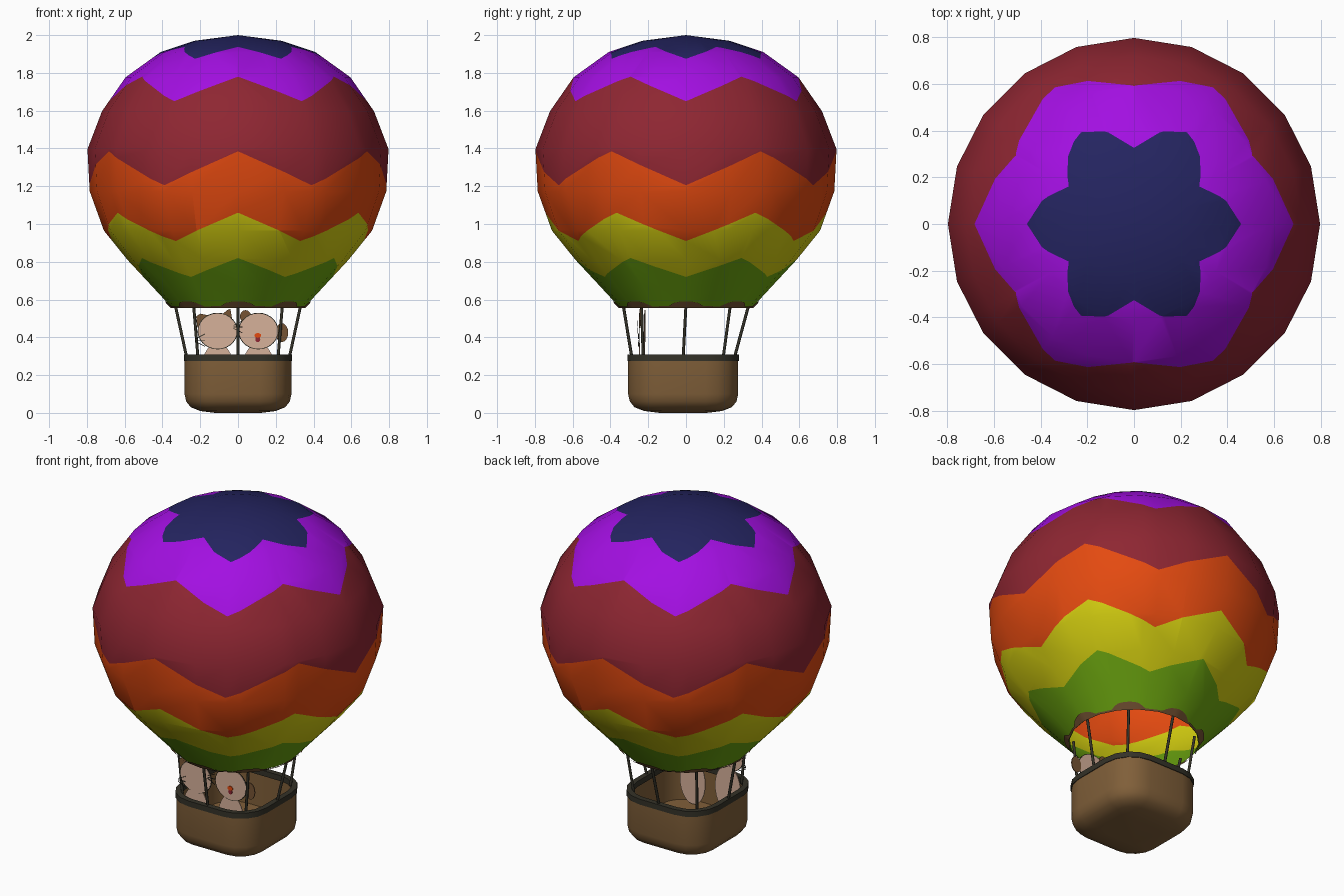
import bpy, bmesh, math
from mathutils import Vector

if "Cube" in bpy.data.objects:
    bpy.data.objects.remove(bpy.data.objects["Cube"])


def mat(name, rgb):
    lin = [((c / 255 + 0.055) / 1.055) ** 2.4 if c > 10 else c / 255 / 12.92 for c in rgb]
    m = bpy.data.materials.new(name)
    m.diffuse_color = (*lin, 1)
    m.use_nodes = True
    m.node_tree.nodes["Principled BSDF"].inputs["Base Color"].default_value = m.diffuse_color
    return m


NAVY = mat("navy", (36, 36, 96))
PURPLE = mat("purple", (163, 15, 226))
RED = mat("deep_red", (142, 38, 50))
ORANGE = mat("orange", (228, 74, 16))
YELLOW = mat("yellow", (212, 206, 16))
GREEN = mat("green", (110, 168, 16))
WICKER = mat("wicker_brown", (128, 95, 57))
DARK = mat("dark_olive", (52, 50, 40))
PEACH = mat("peach", (214, 177, 154))
BROWN = mat("ear_brown", (118, 84, 52))


def finish(bm, name, mats, smooth=None):
    me = bpy.data.meshes.new(name)
    bm.to_mesh(me)
    bm.free()
    ob = bpy.data.objects.new(name, me)
    bpy.context.collection.objects.link(ob)
    for m in mats:
        me.materials.append(m)
    if smooth:
        bpy.ops.object.select_all(action='DESELECT')
        ob.select_set(True)
        bpy.context.view_layer.objects.active = ob
        bpy.ops.object.shade_smooth_by_angle(angle=math.radians(smooth))
    return ob


def loft(bm, rings):
    """Skin a list of equal closed rings; returns the vertex rings."""
    vr = [[bm.verts.new(p) for p in r] for r in rings]
    n = len(vr[0])
    for a, b in zip(vr, vr[1:]):
        for i in range(n):
            bm.faces.new((a[i], a[(i + 1) % n], b[(i + 1) % n], b[i]))
    return vr


# ---- Envelope: 20-sided balloon, cut along zigzag colour borders
SIDES = 20
PROFILE = [(0.353, 0.56), (0.45, 0.665), (0.585, 0.81), (0.71, 0.965), (0.785, 1.173),
           (0.797, 1.396), (0.72, 1.597), (0.595, 1.777), (0.41, 1.91), (0.23, 1.97), (0, 2.0)]
BORDERS = [(0.72, 0.82), (0.91, 1.06), (1.205, 1.385), (1.65, 1.78), (1.875, 1.938)]


def surface(ang, z):
    """Point on the faceted envelope at an azimuth (degrees) and height."""
    for (r0, z0), (r1, z1) in zip(PROFILE, PROFILE[1:]):
        if z <= z1:
            r = r0 + (r1 - r0) * (z - z0) / (z1 - z0)
            break
    r *= math.cos(math.radians(9)) / math.cos(math.radians(ang % 18 - 9))
    a = math.radians(ang)
    return Vector((r * math.cos(a), r * math.sin(a), z))


def cut(bm, faces, co, no):
    geom = set(faces)
    for f in faces:
        geom.update(f.verts)
        geom.update(f.edges)
    bmesh.ops.bisect_plane(bm, geom=list(geom), dist=1e-5, plane_co=co, plane_no=no)


def azimuth(f):
    c = f.calc_center_median()
    return math.degrees(math.atan2(c.y, c.x)) % 360


bm = bmesh.new()
rings = loft(bm, [[surface(18 * i, z) for i in range(SIDES)] for r, z in PROFILE[:-1]])
pole = bm.verts.new((0, 0, 2.0))
for i in range(SIDES):
    bm.faces.new((rings[-1][i], rings[-1][(i + 1) % SIDES], pole))
for k in range(6):
    a = math.radians(30 * k)
    cut(bm, bm.faces[:], (0, 0, 0), (-math.sin(a), math.cos(a), 0))
for s in range(12):
    mid = math.radians(30 * s + 15)
    radial = Vector((math.cos(mid), math.sin(mid), 0))
    planes = []
    for lo, hi in BORDERS:
        za, zb = (lo, hi) if s % 2 == 0 else (hi, lo)
        p, q = surface(30 * s, za), surface(30 * s + 30, zb)
        no = radial.cross(q - p).normalized()
        planes.append((p, no if no.z > 0 else -no))
    for p, no in planes:
        cut(bm, [f for f in bm.faces if int(azimuth(f) // 30) == s], p, no)
    for f in bm.faces:
        if int(azimuth(f) // 30) == s:
            c = f.calc_center_median()
            f.material_index = sum((c - p).dot(no) > 0 for p, no in planes)
finish(bm, "envelope", [GREEN, YELLOW, ORANGE, RED, PURPLE, NAVY], 60)

# ---- Scalloped hem around the mouth, with a tab over each rope
bm = bmesh.new()
low, high = [], []
for i in range(120):
    ang = 3 * i
    d = (ang + 22.5) % 45 - 22.5
    h = 0.008 + 0.026 * math.sqrt(max(0, 1 - (d / 13) ** 2))
    for ring, z in ((low, 0.56), (high, 0.56 + h)):
        p = surface(ang, z)
        out = Vector((p.x, p.y, -0.25)).normalized() * 0.006
        ring.append(p + out)
loft(bm, [low, high])
finish(bm, "mouth_hem", [BROWN], 60)

# ---- Basket: rounded square tub
CY = -0.015


def rounded_square(half, z, corner=0.17, seg=4):
    c = max(corner - (0.285 - half), 0.05)
    pts = []
    for k in range(4):
        for j in range(seg + 1):
            a = math.radians(90 * k + 90 * j / seg)
            sx, sy = ((1, 1), (-1, 1), (-1, -1), (1, -1))[k]
            pts.append((sx * (half - c) + c * math.cos(a),
                        sy * (half - c) * 1.03 + c * 1.03 * math.sin(a) + CY, z))
    return pts


bm = bmesh.new()
tub = [(0.12, 0), (0.2, 0.01), (0.25, 0.03), (0.274, 0.06), (0.283, 0.1), (0.283, 0.29),
       (0.262, 0.29), (0.262, 0.08)]
vr = loft(bm, [rounded_square(h, z) for h, z in tub])
bm.faces.new(vr[0][::-1])
bm.faces.new(vr[-1])
finish(bm, "basket", [WICKER], 40)

# Dark band along the basket's top edge
bm = bmesh.new()
band = [(0.255, 0.275), (0.287, 0.275), (0.287, 0.308), (0.255, 0.308), (0.255, 0.275)]
loft(bm, [rounded_square(h, z) for h, z in band])
bmesh.ops.remove_doubles(bm, verts=bm.verts[:], dist=1e-5)
finish(bm, "basket_rim", [DARK], 40)

# ---- Eight ropes
for k in range(8):
    a = math.radians(45 * k)
    rb = 0.272 if k % 2 == 0 else 0.3
    p = Vector((rb * math.cos(a), rb * math.sin(a) + CY, 0.295))
    q = Vector((0.333 * math.cos(a), 0.333 * math.sin(a), 0.575))
    bm = bmesh.new()
    bmesh.ops.create_cone(bm, cap_ends=True, segments=8, radius1=0.008, radius2=0.008, depth=(q - p).length)
    bm.transform((q - p).to_track_quat('Z', 'Y').to_matrix().to_4x4())
    bmesh.ops.translate(bm, verts=bm.verts[:], vec=(p + q) / 2)
    finish(bm, f"rope_{k + 1}", [DARK], 50)


# ---- Two flat cut-out passengers at the front of the basket
def plate(name, pts, y, m, thick=0.005):
    bm = bmesh.new()
    f = bm.faces.new([bm.verts.new((x, y, z)) for x, z in pts])
    ext = bmesh.ops.extrude_face_region(bm, geom=[f])
    moved = [v for v in ext["geom"] if isinstance(v, bmesh.types.BMVert)]
    bmesh.ops.translate(bm, verts=moved, vec=(0, thick, 0))
    bmesh.ops.recalc_face_normals(bm, faces=bm.faces[:])
    return finish(bm, name, [m])


def oval(cx, cz, rx, rz, n=28):
    return [(cx + rx * math.cos(2 * math.pi * i / n), cz + rz * math.sin(2 * math.pi * i / n))
            for i in range(n)]


def passenger(label, cx, y):
    plate(label + "_head_outline", oval(cx, 0.433, 0.106, 0.097), y + 0.001, DARK, 0.003)
    plate(label + "_head", oval(cx, 0.433, 0.102, 0.093), y, PEACH)
    plate(label + "_body", oval(cx, 0.23, 0.085, 0.14), y + 0.001, PEACH)


def whiskers(label, cx, cz, y):
    for k in (-1, 0, 1):
        z, t = cz + 0.02 * k, 0.012 * k
        plate(f"{label}_whisker_{k + 2}", [(cx - 0.024, z - t - 0.002), (cx + 0.024, z + t - 0.002),
              (cx + 0.024, z + t + 0.002), (cx - 0.024, z - t + 0.002)], y - 0.003, DARK, 0.003)


passenger("left_passenger", -0.108, -0.25)
plate("left_passenger_ear_a", [(-0.1, 0.51), (-0.055, 0.545), (-0.04, 0.55), (-0.03, 0.49)], -0.247, BROWN)
plate("left_passenger_ear_b", [(-0.215, 0.45), (-0.222, 0.51), (-0.2, 0.525), (-0.15, 0.515)], -0.247, BROWN)
whiskers("left_passenger", -0.2, 0.385, -0.25)

passenger("right_passenger", 0.108, -0.222)
plate("right_passenger_ear_a", oval(0.232, 0.425, 0.034, 0.05, 16), -0.219, BROWN)
plate("right_passenger_ear_b", oval(0.04, 0.51, 0.03, 0.034, 16), -0.219, BROWN)
whiskers("right_passenger", 0.0, 0.455, -0.253)
plate("right_passenger_nose", oval(0.105, 0.41, 0.018, 0.013, 12), -0.226, ORANGE)
plate("right_passenger_mouth", oval(0.105, 0.39, 0.013, 0.016, 12), -0.225, RED)
